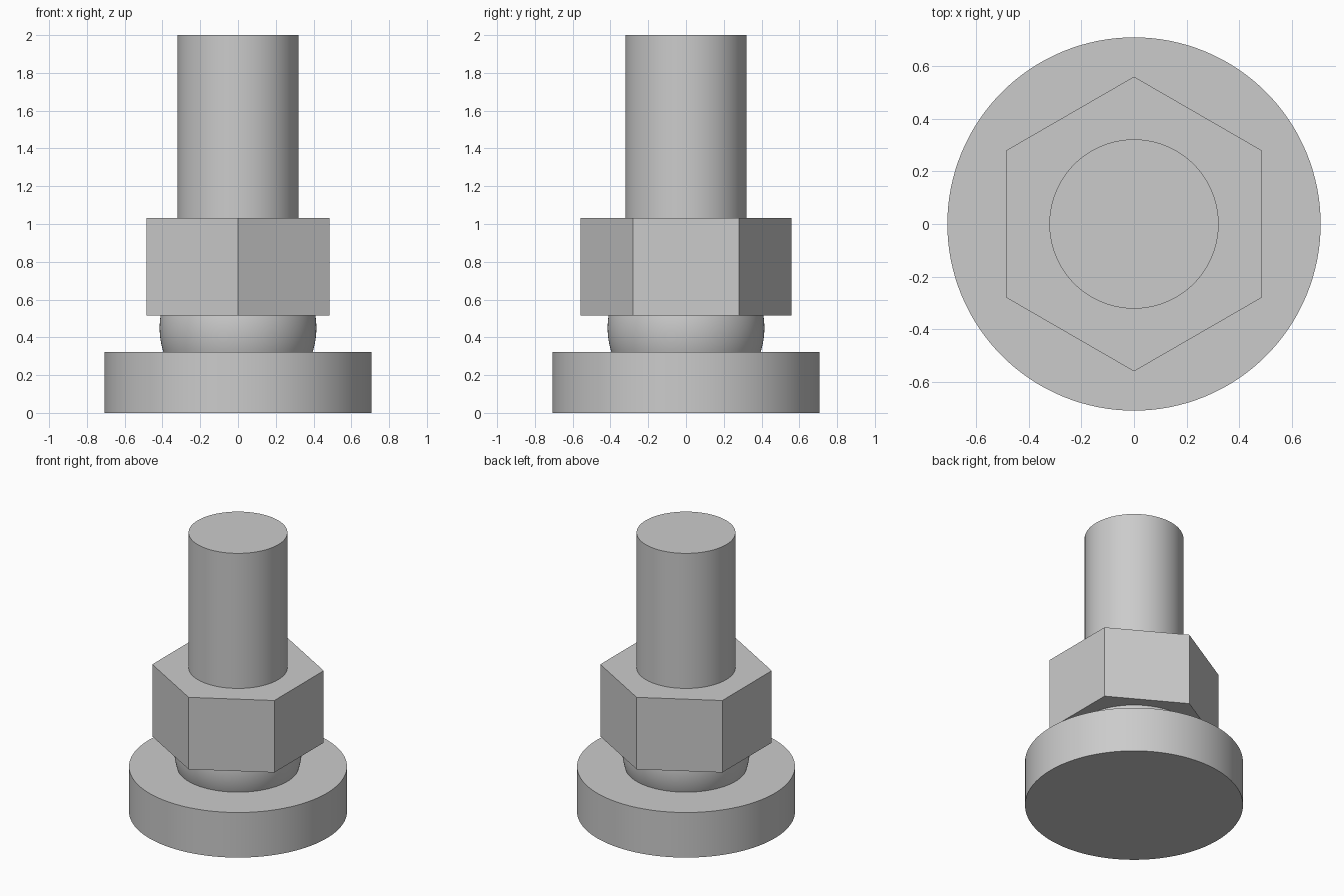
import bpy
import math

cube = bpy.data.objects.get("Cube")
if cube:
    bpy.data.objects.remove(cube, do_unlink=True)

# Plain grey metal
steel = bpy.data.materials.new("grey_steel")
steel.use_nodes = True
grey = (0.6, 0.6, 0.6, 1)
steel.diffuse_color = grey
steel.node_tree.nodes["Principled BSDF"].inputs["Base Color"].default_value = grey


def finish(obj, name):
    obj.name = name
    obj.data.name = name
    obj.data.materials.append(steel)
    bpy.ops.object.select_all(action="DESELECT")
    obj.select_set(True)
    bpy.context.view_layer.objects.active = obj
    bpy.ops.object.shade_smooth_by_angle(angle=math.radians(30))


def prism(name, radius, bottom, top, sides=128):
    bpy.ops.mesh.primitive_cylinder_add(
        vertices=sides, radius=radius, depth=top - bottom,
        location=(0, 0, (bottom + top) / 2))
    finish(bpy.context.object, name)


BASE_TOP, NUT_BOTTOM, NUT_TOP = 0.323, 0.516, 1.032

# Round foot, hexagonal nut with corners on the y axis, and plain stem
prism("foot_disc", 0.708, 0, BASE_TOP)
prism("hex_nut", 0.559, NUT_BOTTOM, NUT_TOP, sides=6)
prism("stem", 0.321, NUT_TOP, 2)

# Ball joint: the band of a sphere showing between the foot and the nut
BALL_RADIUS, BALL_CENTRE = 0.415, 0.45
STEPS, SIDES = 16, 128
verts = []
for i in range(STEPS + 1):
    z = BASE_TOP + (NUT_BOTTOM - BASE_TOP) * i / STEPS
    r = math.sqrt(BALL_RADIUS ** 2 - (z - BALL_CENTRE) ** 2)
    for j in range(SIDES):
        a = math.tau * j / SIDES
        verts.append((r * math.cos(a), r * math.sin(a), z))
faces = []
for i in range(STEPS):
    for j in range(SIDES):
        k = (j + 1) % SIDES
        faces.append((i * SIDES + j, i * SIDES + k,
                      (i + 1) * SIDES + k, (i + 1) * SIDES + j))
faces.append(tuple(reversed(range(SIDES))))
faces.append(tuple(range(STEPS * SIDES, (STEPS + 1) * SIDES)))
mesh = bpy.data.meshes.new("ball_joint")
mesh.from_pydata(verts, [], faces)
ball = bpy.data.objects.new("ball_joint", mesh)
bpy.context.collection.objects.link(ball)
finish(ball, "ball_joint")
